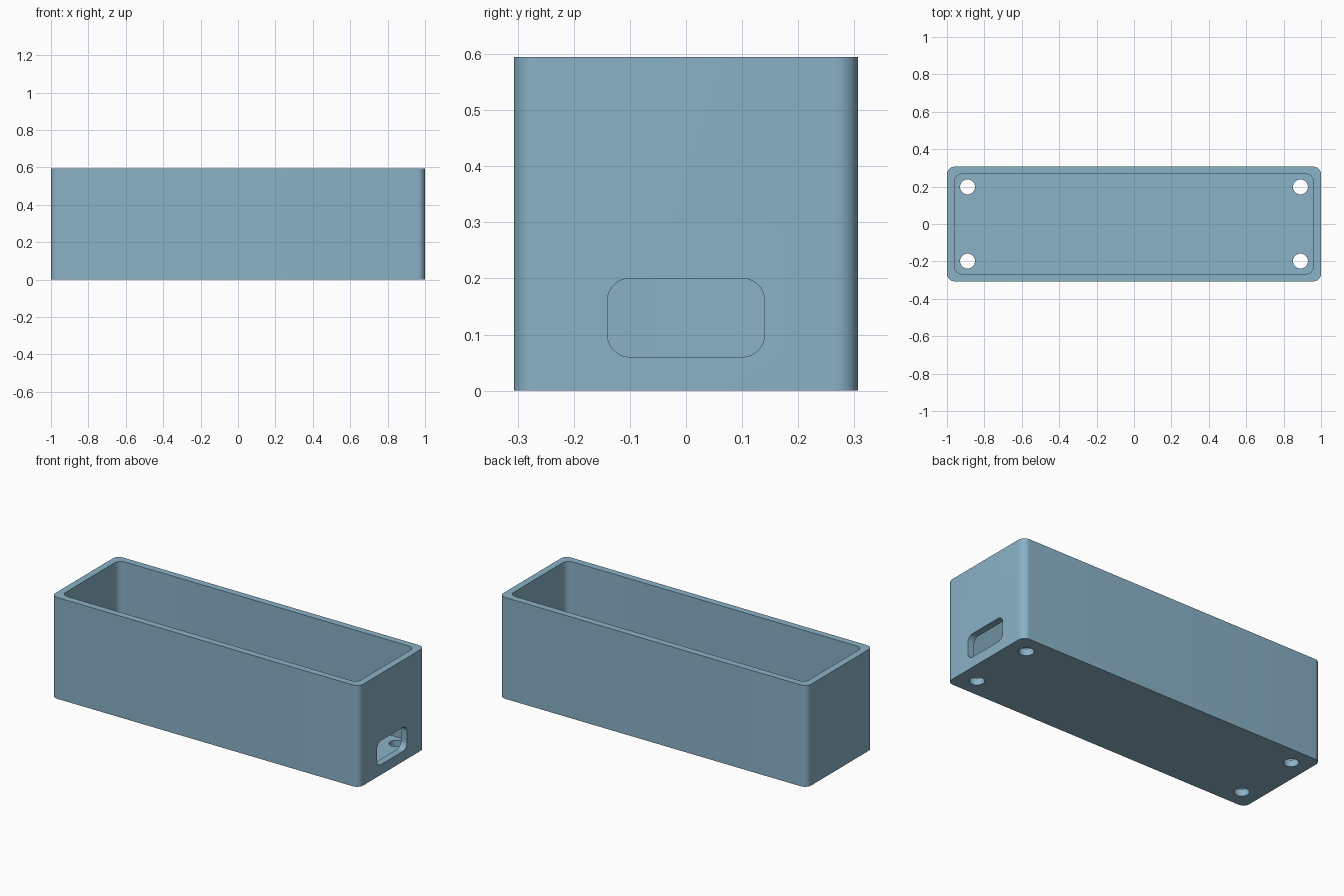
import bpy, bmesh, math

if "Cube" in bpy.data.objects:
    bpy.data.objects.remove(bpy.data.objects["Cube"])

L, W, H = 2.0, 0.613, 0.595      # outer size
WALL, FLOOR = 0.04, 0.04
HOLE_X, HOLE_Y, HOLE_R = 0.89, 0.198, 0.04

blue = bpy.data.materials.new("soft_blue")
blue.diffuse_color = (0.254, 0.445, 0.571, 1)
blue.use_nodes = True
blue.node_tree.nodes["Principled BSDF"].inputs["Base Color"].default_value = blue.diffuse_color


def rounded_prism(name, a, b, r, lo, hi, place, steps=10):
    """Extrude a rounded rectangle (half sizes a, b) from lo to hi; place maps (u, v, w) to xyz."""
    outline = []
    for k, (su, sv) in enumerate([(1, 1), (-1, 1), (-1, -1), (1, -1)]):
        for i in range(steps + 1):
            t = math.pi / 2 * (k + i / steps)
            outline.append((su * (a - r) + r * math.cos(t), sv * (b - r) + r * math.sin(t)))
    bm = bmesh.new()
    rings = [[bm.verts.new(place(u, v, w)) for u, v in outline] for w in (lo, hi)]
    n = len(outline)
    bm.faces.new(rings[0])
    bm.faces.new(rings[1])
    for i in range(n):
        j = (i + 1) % n
        bm.faces.new((rings[0][i], rings[0][j], rings[1][j], rings[1][i]))
    bmesh.ops.remove_doubles(bm, verts=bm.verts, dist=1e-5)
    bmesh.ops.recalc_face_normals(bm, faces=bm.faces)
    mesh = bpy.data.meshes.new(name)
    bm.to_mesh(mesh)
    bm.free()
    mesh.materials.append(blue)
    obj = bpy.data.objects.new(name, mesh)
    bpy.context.collection.objects.link(obj)
    return obj


def upright(u, v, w):
    return (u, v, w)


# Open case body
case = rounded_prism("case", L / 2, W / 2, 0.04, 0, H, upright)

# Inner cavity
cutters = [rounded_prism("cavity_cutter", L / 2 - WALL, W / 2 - WALL, 0.04, FLOOR, H + 0.2, upright)]

# Cable slot through the right end wall
cutters.append(rounded_prism("slot_cutter", 0.14, 0.07, 0.04, 0.9, 1.1,
                             lambda u, v, w: (w, u, v + 0.13)))

# Screw holes in the floor corners
for sx in (-1, 1):
    for sy in (-1, 1):
        cutters.append(rounded_prism(
            "screw_hole_cutter", HOLE_R, HOLE_R, HOLE_R, -0.1, 0.1,
            lambda u, v, w, sx=sx, sy=sy: (u + sx * HOLE_X, v + sy * HOLE_Y, w)))

for c in cutters:
    mod = case.modifiers.new(c.name, 'BOOLEAN')
    mod.operation, mod.solver, mod.object = 'DIFFERENCE', 'EXACT', c

# Bake the cuts and drop the cutters
bpy.context.view_layer.objects.active = case
case.select_set(True)
for mod in list(case.modifiers):
    bpy.ops.object.modifier_apply(modifier=mod.name)
for c in cutters:
    bpy.data.objects.remove(c)
bpy.ops.object.shade_smooth_by_angle(angle=math.radians(30))
